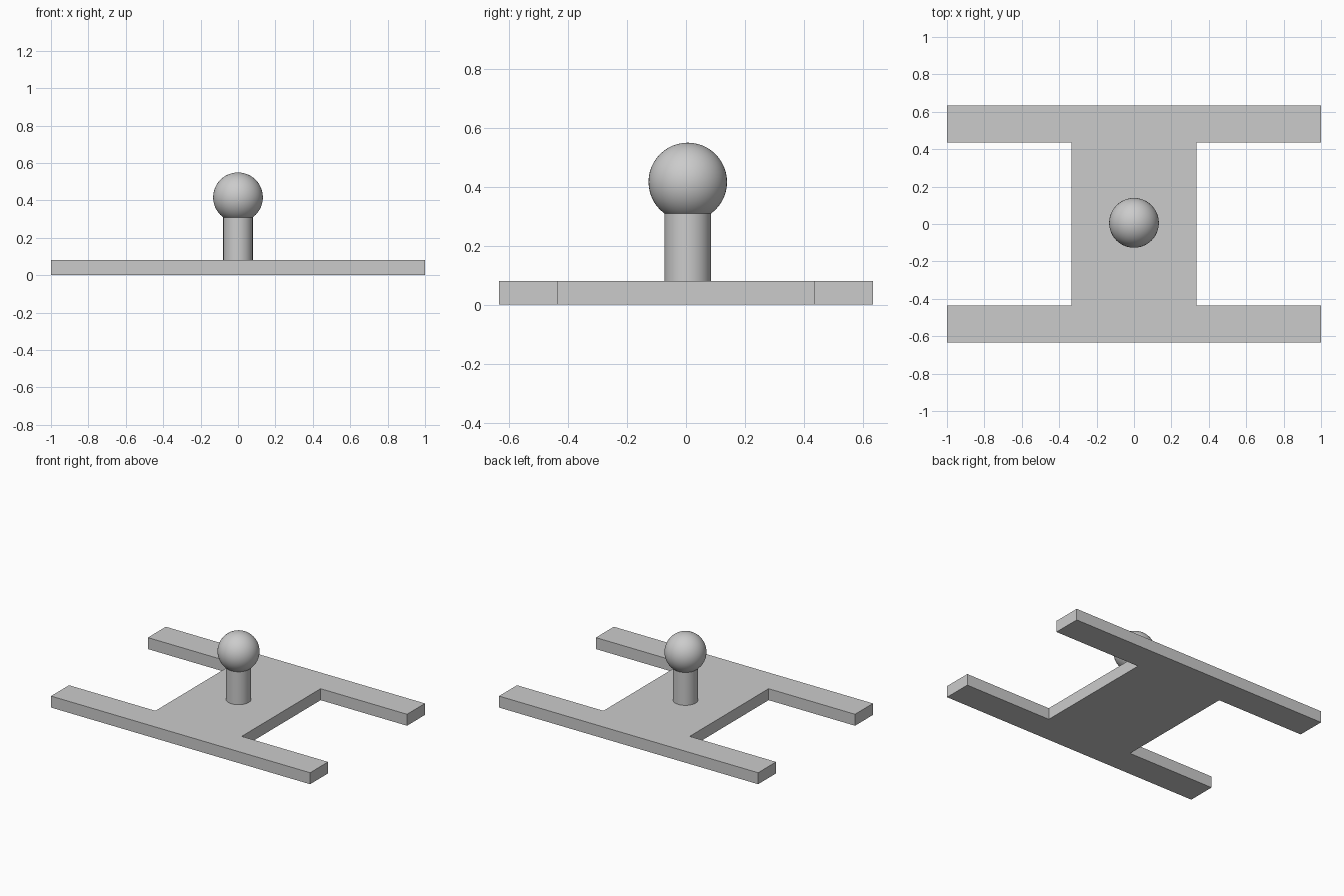
import bpy, bmesh

if "Cube" in bpy.data.objects:
    bpy.data.objects.remove(bpy.data.objects["Cube"], do_unlink=True)

GREY = (0.6, 0.6, 0.6, 1)
grey = bpy.data.materials.new("light grey")
grey.use_nodes = True
grey.diffuse_color = GREY
grey.node_tree.nodes["Principled BSDF"].inputs["Base Color"].default_value = GREY

THICK = 0.08
HALF_X, WAIST = 1.0, 0.333
HALF_Y, INNER = 0.633, 0.435
CENTRE_Y = 0.006


def finish(obj, name, smooth=False):
    obj.name = name
    obj.data.materials.append(grey)
    if smooth:
        bpy.ops.object.shade_smooth_by_angle()


# H-shaped base plate: one outline quarter mirrored around, then extruded
quarter = [(HALF_X, HALF_Y), (HALF_X, INNER), (WAIST, INNER)]
right_half = quarter + [(x, -y) for x, y in reversed(quarter)]
outline = right_half + [(-x, y) for x, y in reversed(right_half)]
bm = bmesh.new()
face = bm.faces.new([bm.verts.new((x, y, 0)) for x, y in outline])
top = bmesh.ops.extrude_face_region(bm, geom=[face], use_keep_orig=True)
verts = [v for v in top["geom"] if isinstance(v, bmesh.types.BMVert)]
bmesh.ops.translate(bm, verts=verts, vec=(0, 0, THICK))
bmesh.ops.recalc_face_normals(bm, faces=bm.faces)
mesh = bpy.data.meshes.new("base_plate")
bm.to_mesh(mesh)
bm.free()
base = bpy.data.objects.new("base_plate", mesh)
bpy.context.collection.objects.link(base)
finish(base, "base_plate")

# Round stem, sunk slightly into the plate and up into the ball
bottom, upper = 0.06, 0.32
bpy.ops.mesh.primitive_cylinder_add(
    vertices=48, radius=0.079, depth=upper - bottom,
    location=(0, CENTRE_Y, (bottom + upper) / 2))
finish(bpy.context.object, "stem", smooth=True)

# Ball knob
bpy.ops.mesh.primitive_uv_sphere_add(
    segments=48, ring_count=24, radius=0.133, location=(0, CENTRE_Y, 0.416))
finish(bpy.context.object, "ball_knob", smooth=True)
